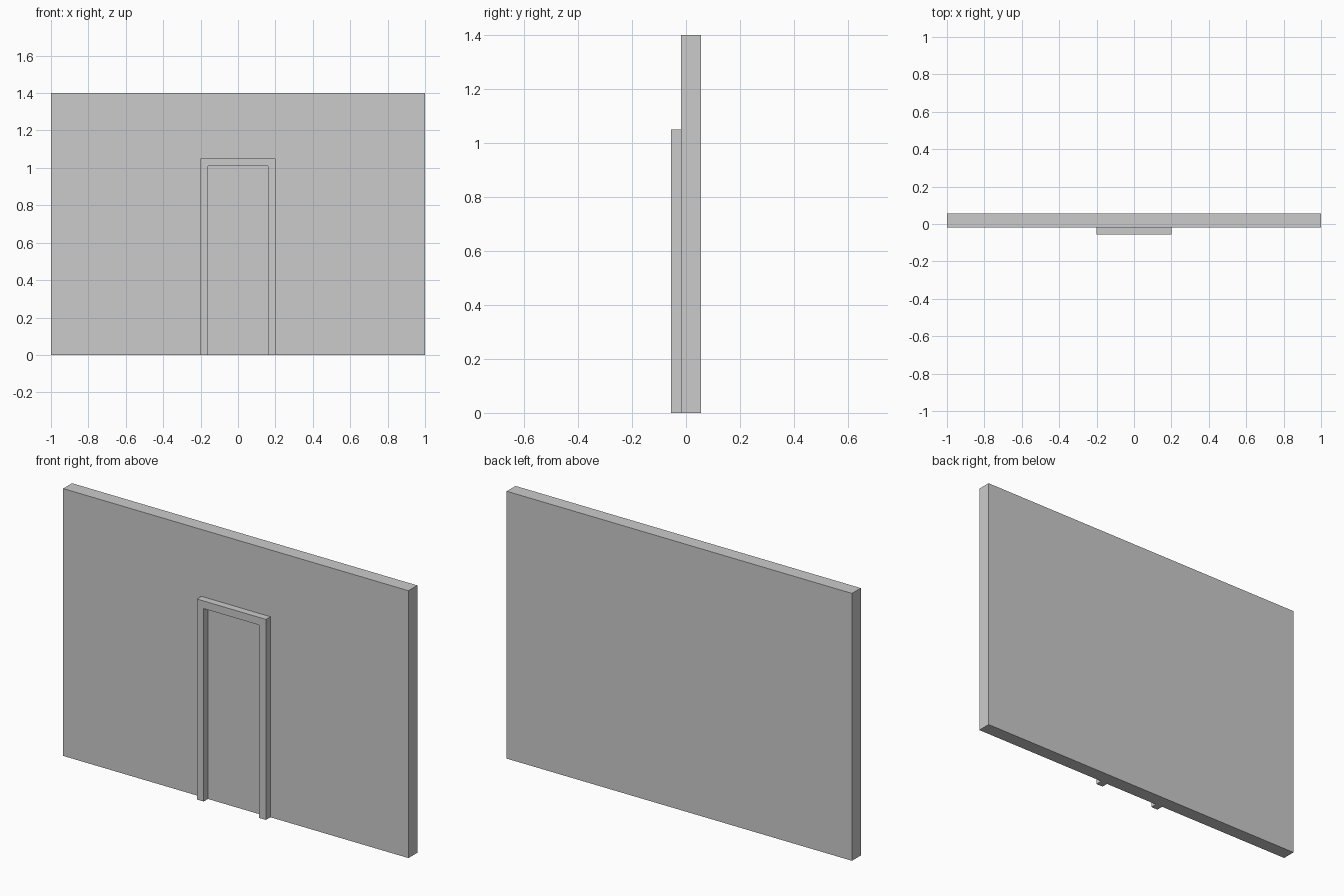
import bpy

if "Cube" in bpy.data.objects:
    bpy.data.objects.remove(bpy.data.objects["Cube"])

grey = bpy.data.materials.new("plain_grey")
grey.diffuse_color = (0.6, 0.6, 0.6, 1)
grey.use_nodes = True
grey.node_tree.nodes["Principled BSDF"].inputs["Base Color"].default_value = grey.diffuse_color


def prism(name, outline, y0, y1):
    """Extrude an x-z outline (counter-clockwise from the front) from y0 back to y1."""
    n = len(outline)
    verts = [(x, y, z) for y in (y0, y1) for x, z in outline]
    faces = [list(range(n)), list(range(2 * n - 1, n - 1, -1))]
    faces += [(i, i + n, (i + 1) % n + n, (i + 1) % n) for i in range(n)]
    mesh = bpy.data.meshes.new(name)
    mesh.from_pydata(verts, [], faces)
    mesh.materials.append(grey)
    obj = bpy.data.objects.new(name, mesh)
    bpy.context.collection.objects.link(obj)
    return obj


def rect(half_width, height):
    return [(-half_width, 0), (half_width, 0), (half_width, height), (-half_width, height)]


WALL_FRONT, WALL_BACK, FRAME_FRONT = -0.018, 0.055, -0.055

# Wall slab
prism("wall", rect(1.0, 1.4), WALL_FRONT, WALL_BACK)

# Door frame: one arch-shaped profile with two posts and a lintel
outer, inner, top, inner_top = 0.2, 0.16, 1.05, 1.01
frame = [(-outer, 0), (-inner, 0), (-inner, inner_top), (inner, inner_top),
         (inner, 0), (outer, 0), (outer, top), (-outer, top)]
prism("door_frame", frame, FRAME_FRONT, WALL_FRONT)

# Thin door panel filling the frame opening
prism("door_panel", rect(inner - 0.001, inner_top - 0.001), WALL_FRONT - 0.002, WALL_FRONT)
